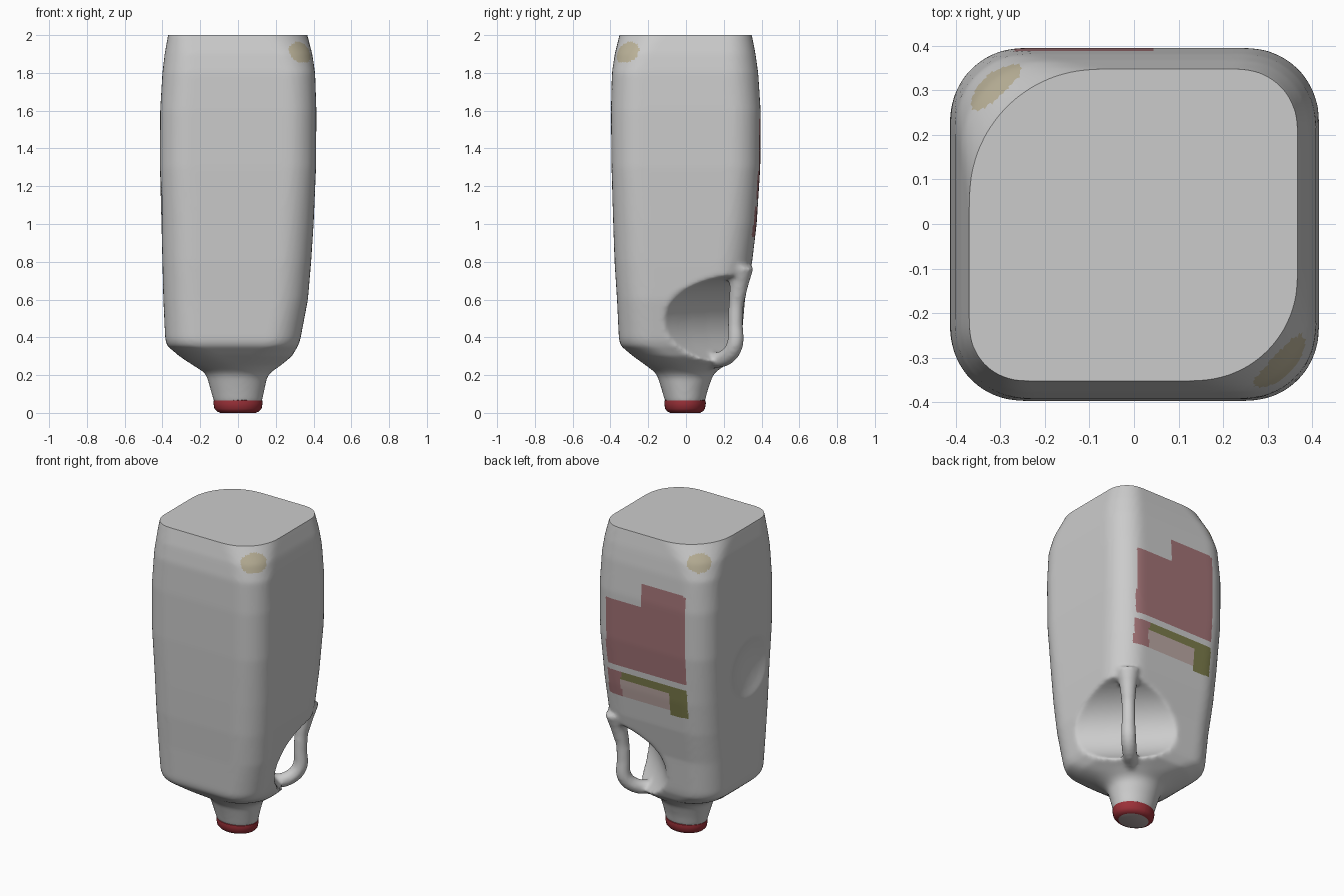
import bpy, bmesh, math
from mathutils import Vector, Matrix

if "Cube" in bpy.data.objects:
    bpy.data.objects.remove(bpy.data.objects["Cube"])

def material(name, col):
    m = bpy.data.materials.new(name)
    m.diffuse_color = (*col, 1)
    m.use_nodes = True
    m.node_tree.nodes["Principled BSDF"].inputs["Base Color"].default_value = m.diffuse_color
    return m

def ring(z, x0, x1, y0, y1, radii, seg=10):
    # rounded rectangle, one radius per corner (++, -+, --, +-)
    pts = []
    for i, (sx, sy) in enumerate([(1, 1), (-1, 1), (-1, -1), (1, -1)]):
        rx = min(radii[i], (x1 - x0) / 2)
        ry = min(radii[i], (y1 - y0) / 2)
        cx = x1 - rx if sx > 0 else x0 + rx
        cy = y1 - ry if sy > 0 else y0 + ry
        for k in range(seg):
            a = math.radians(90 * i + 90 * (k + 0.02) / (seg - 0.96))
            pts.append(Vector((cx + rx * math.cos(a), cy + ry * math.sin(a), z)))
    return pts

def loft(name, rings):
    bm = bmesh.new()
    loops = [[bm.verts.new(p) for p in r] for r in rings]
    n = len(loops[0])
    for a, b in zip(loops, loops[1:]):
        for i in range(n):
            bm.faces.new((a[i], a[(i + 1) % n], b[(i + 1) % n], b[i]))
    bm.faces.new(loops[0][::-1])
    bm.faces.new(loops[-1])
    bmesh.ops.recalc_face_normals(bm, faces=bm.faces)
    me = bpy.data.meshes.new(name)
    bm.to_mesh(me)
    bm.free()
    ob = bpy.data.objects.new(name, me)
    bpy.context.collection.objects.link(ob)
    return ob

def select(*obs):
    bpy.ops.object.select_all(action='DESELECT')
    for o in obs:
        o.select_set(True)
    bpy.context.view_layer.objects.active = obs[0]

def apply_mod(ob, kind, **props):
    m = ob.modifiers.new(kind, kind)
    for k, v in props.items():
        setattr(m, k, v)
    select(ob)
    bpy.ops.object.modifier_apply(modifier=m.name)

def carve(ob, name, loc, scale, turn=0):
    # subtract an ellipsoid
    bm = bmesh.new()
    bmesh.ops.create_uvsphere(bm, u_segments=64, v_segments=40, radius=1)
    bmesh.ops.transform(bm, verts=bm.verts, matrix=Matrix.Translation(loc)
                        @ Matrix.Rotation(turn, 4, 'Z') @ Matrix.Diagonal((*scale, 1)))
    me = bpy.data.meshes.new(name)
    bm.to_mesh(me)
    bm.free()
    cutter = bpy.data.objects.new(name, me)
    bpy.context.collection.objects.link(cutter)
    cutter.hide_render = True
    apply_mod(ob, 'BOOLEAN', operation='DIFFERENCE', object=cutter, solver='EXACT')
    bpy.data.objects.remove(cutter)

# bottle body: z, x-, x+, y-, y+, corner radius
R = 0.17
sections = [
    (0.05, -.125, .125, -.108, .098, .5), (0.12, -.145, .14, -.128, .115, .5),
    (0.19, -.165, .155, -.150, .140, .5), (0.215, -.18, .175, -.165, .155, .5),
    (0.25, -.235, .225, -.21, .205, .22), (0.30, -.31, .285, -.28, .265, .2),
    (0.355, -.375, .318, -.345, .288, R), (0.39, -.385, .33, -.355, .294, R),
    (0.60, -.395, .37, -.365, .312, R), (0.80, -.40, .387, -.378, .35, R),
    (1.00, -.405, .40, -.385, .374, R), (1.30, -.413, .413, -.394, .393, .16),
    (1.60, -.412, .415, -.397, .395, .16), (1.80, -.40, .408, -.392, .382, .16),
]
rings = [ring(*s[:5], [s[5]] * 4) for s in sections]
rings.append(ring(1.90, -.388, .393, -.377, .368, [.15, .2, .15, .18]))
rings.append(ring(2.00, -.370, .367, -.352, .348, [.13, .29, .12, .23]))
rings.append(ring(2.06, -.355, .350, -.337, .333, [.13, .31, .12, .25]))
body = loft("bottle_body", rings)

# round dent on the left side and hand scoop at the back right corner
carve(body, "dent_cutter", (-.89, -.07, 1.1), (.52, .52, .52))
c = .485 / math.sqrt(2)
carve(body, "scoop_cutter", (c, c, .465), (.33, 1.5, .265), math.pi / 4)

# handle bar in the diagonal plane: distance from axis, z, thickness
path = [(.10, .255, 1), (.20, .275, .95), (.31, .30, 1), (.365, .36, 1), (.37, .47, .9),
        (.375, .57, .9), (.395, .67, 1.1), (.41, .78, 1.6)]
cu = bpy.data.curves.new("handle", 'CURVE')
cu.dimensions = '3D'
cu.bevel_depth = .045
cu.bevel_resolution = 4
cu.use_fill_caps = True
sp = cu.splines.new('BEZIER')
sp.bezier_points.add(len(path) - 1)
for bp, (d, z, r) in zip(sp.bezier_points, path):
    bp.co = (d / math.sqrt(2), d / math.sqrt(2), z)
    bp.radius = r
    bp.handle_left_type = bp.handle_right_type = 'AUTO'
handle = bpy.data.objects.new("handle", cu)
bpy.context.collection.objects.link(handle)
select(handle)
bpy.ops.object.convert(target='MESH')
handle = bpy.context.view_layer.objects.active

# blend body and handle into one soft skin
select(body, handle)
bpy.ops.object.join()
apply_mod(body, 'REMESH', mode='VOXEL', voxel_size=.0125)
apply_mod(body, 'SMOOTH', factor=.5, iterations=8)

# flat cut base (upside down, so on top)
bm = bmesh.new()
bm.from_mesh(body.data)
res = bmesh.ops.bisect_plane(bm, geom=bm.verts[:] + bm.edges[:] + bm.faces[:],
                             plane_co=(0, 0, 2), plane_no=(0, 0, 1), clear_outer=True)
rim = [e for e in res['geom_cut'] if isinstance(e, bmesh.types.BMEdge)]
bmesh.ops.contextual_create(bm, geom=rim)
bm.to_mesh(body.data)
bm.free()

# plastic, printed label patches and stains
for m in (material("plastic", (.72, .72, .70)), material("label_red", (.36, .17, .18)),
          material("label_olive", (.20, .20, .07)), material("label_pale", (.50, .39, .37)),
          material("stain", (.50, .45, .32)), material("base_grey", (.6, .59, .58))):
    body.data.materials.append(m)
patches = [  # x0, x1, z0, z1, material slot, on the back
    (-.27, .30, 1.13, 1.56, 1), (-.27, .04, 1.56, 1.70, 1),
    (.20, .30, .93, 1.09, 1), (-.15, .20, .93, 1.04, 3),
    (-.27, -.15, .90, 1.09, 2), (-.15, .20, 1.04, 1.09, 2)]
for p in body.data.polygons:
    x, y, z = p.center
    if p.normal.z > .99 and z > 1.99:
        p.material_index = 5
    elif y > .2 and p.normal.y > .5:
        for x0, x1, z0, z1, slot in patches:
            if x0 < x < x1 and z0 < z < z1:
                p.material_index = slot
    for sx, sy in ((-.33, .33), (.34, -.32)):
        if ((x - sx) / .08) ** 2 + ((y - sy) / .08) ** 2 + ((z - 1.91) / .06) ** 2 < 1:
            p.material_index = 4
select(body)
bpy.ops.object.shade_smooth_by_angle(angle=math.radians(50))

# screw cap at the bottom
cap = loft("cap", [ring(z, -.13 * s, .13 * s, -.005 - .11 * s, -.005 + .11 * s, [.5] * 4)
                   for z, s in ((0, .72), (.008, .86), (.022, .96), (.05, 1), (.065, .99), (.072, .9))])
cap.data.materials.append(material("cap_red", (.33, .03, .04)))
cap.data.materials.append(material("cap_face", (.45, .38, .38)))
for p in cap.data.polygons:
    if p.normal.z < -.99:
        p.material_index = 1
select(cap)
bpy.ops.object.shade_smooth_by_angle(angle=math.radians(50))
